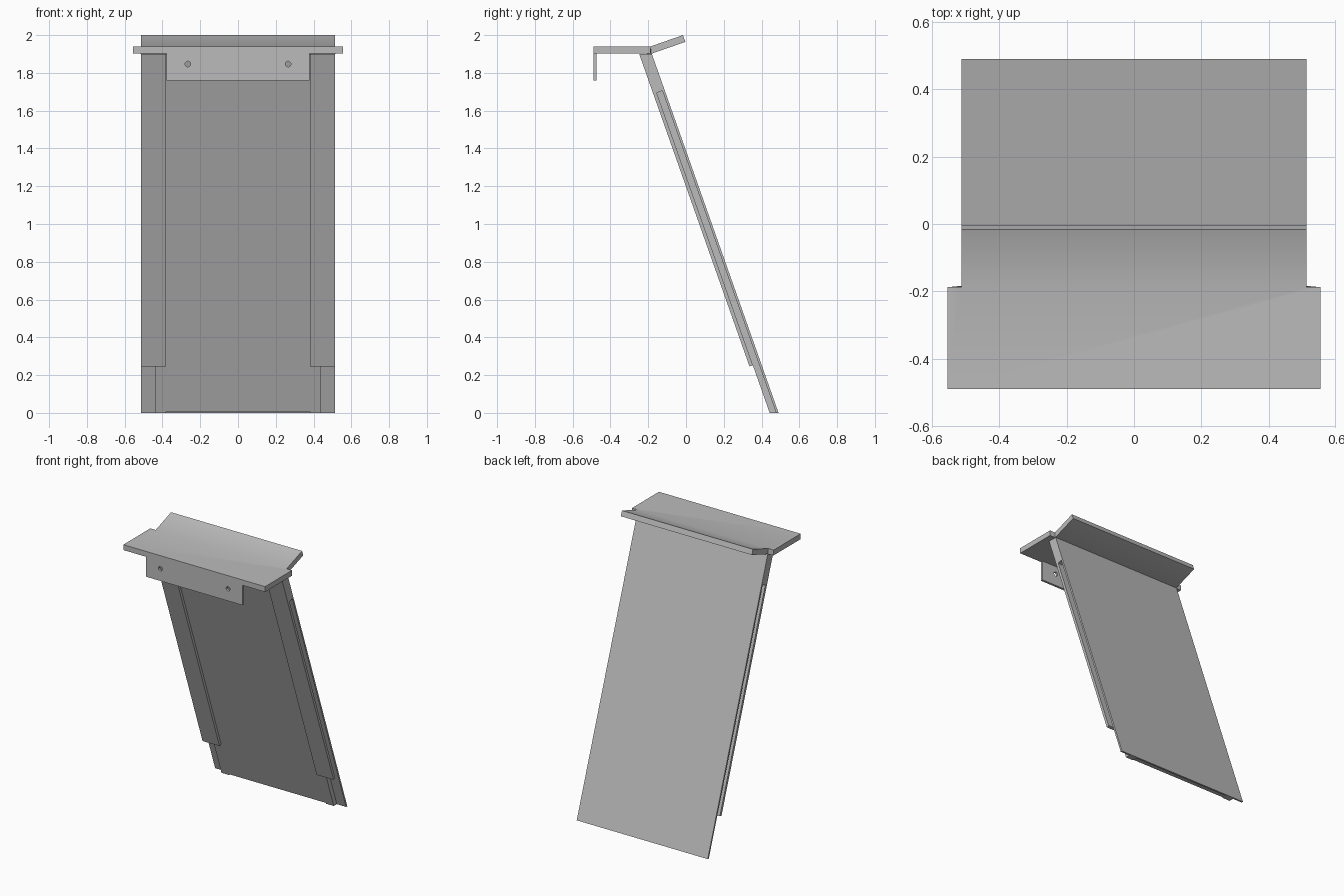
import bpy
import bmesh
from math import radians

cube = bpy.data.objects.get("Cube")
if cube:
    bpy.data.objects.remove(cube, do_unlink=True)

grey = bpy.data.materials.new("plain_grey")
grey.use_nodes = True
grey.diffuse_color = (0.5, 0.5, 0.5, 1)
grey.node_tree.nodes["Principled BSDF"].inputs["Base Color"].default_value = grey.diffuse_color

SLOPE = 0.353       # lean of the board, y per unit of height
FOOT = 0.49         # back of the board at the ground
TOP = 1.90          # underside of the roof
SHEET, CORE, FACE = 0.013, 0.047, 0.067   # layer depths measured from the back


def add_object(name, bm):
    bmesh.ops.recalc_face_normals(bm, faces=bm.faces)
    mesh = bpy.data.meshes.new(name)
    bm.to_mesh(mesh)
    bm.free()
    mesh.materials.append(grey)
    obj = bpy.data.objects.new(name, mesh)
    bpy.context.collection.objects.link(obj)
    return obj


def apply_modifier(obj, name):
    bpy.ops.object.select_all(action='DESELECT')
    obj.select_set(True)
    bpy.context.view_layer.objects.active = obj
    bpy.ops.object.modifier_apply(modifier=name)


def slab(name, x0, x1, near, far, z0, z1, square=False):
    """Leaning layer; square ends its foot at right angles to the lean."""
    drop = 0.314 * (far - near) if square else 0
    profile = [(near, z0), (near, z1), (far, z1), (far, z0 - drop)]
    bm = bmesh.new()
    ring = [bm.verts.new((x0, FOOT - d - SLOPE * z, z)) for d, z in profile]
    face = bm.faces.new(ring)
    out = bmesh.ops.extrude_face_region(bm, geom=[face])
    moved = [g for g in out["geom"] if isinstance(g, bmesh.types.BMVert)]
    bmesh.ops.translate(bm, verts=moved, vec=(x1 - x0, 0, 0))
    return add_object(name, bm)


# Leaning board: back sheet, core and the full-width block above the side slots
slab("back_sheet", -0.513, 0.513, 0, SHEET, 0, TOP)
slab("centre_panel", -0.38, 0.38, SHEET, CORE, 0.007, TOP)

# Side rails with open slots behind them
for side, s in (("left", 1), ("right", -1)):
    slab(side + "_spacer", s * 0.38, s * 0.44, SHEET, CORE, 0, TOP)
    slab(side + "_top_block", s * 0.44, s * 0.513, SHEET, CORE, 1.705, TOP, True)
    slab(side + "_front_rail", s * 0.38, s * 0.513, CORE, FACE, 0.252, TOP, True)

# Roof: flat shelf with a narrower raised flap behind it
bm = bmesh.new()
bend = [bm.verts.new((x, -0.188, 1.94)) for x in (0.513, -0.513)]
shelf = [bm.verts.new((x, y, 1.94)) for x, y in
         ((-0.555, -0.188), (-0.555, -0.49), (0.555, -0.49), (0.555, -0.188))]
flap = [bm.verts.new((x, -0.016, 2.0)) for x in (-0.513, 0.513)]
bm.faces.new(bend + shelf)
bm.faces.new([bend[1], bend[0]] + flap[::-1])
roof = add_object("roof", bm)
if roof.data.polygons[0].normal.z < 0:
    roof.data.flip_normals()
mod = roof.modifiers.new("thickness", 'SOLIDIFY')
mod.thickness = 0.038
mod.offset = -1
mod.use_even_offset = True
apply_modifier(roof, "thickness")
bpy.ops.object.shade_smooth_by_angle(angle=radians(30))

# Front hanging plate with two drilled holes
bm = bmesh.new()
bmesh.ops.create_cube(bm, size=1)
bmesh.ops.scale(bm, vec=(0.755, 0.016, 0.142), verts=bm.verts)
bmesh.ops.translate(bm, vec=(0, -0.482, 1.832), verts=bm.verts)
plate = add_object("front_plate", bm)
for x in (-0.265, 0.265):
    bpy.ops.mesh.primitive_cylinder_add(vertices=24, radius=0.015, depth=0.1,
                                        location=(x, -0.482, 1.847),
                                        rotation=(radians(90), 0, 0))
    cutter = bpy.context.object
    cutter.name = "hole_cutter"
    cutter.hide_render = True
    mod = plate.modifiers.new("hole", 'BOOLEAN')
    mod.operation = 'DIFFERENCE'
    mod.object = cutter
    apply_modifier(plate, "hole")
    bpy.data.objects.remove(cutter, do_unlink=True)
